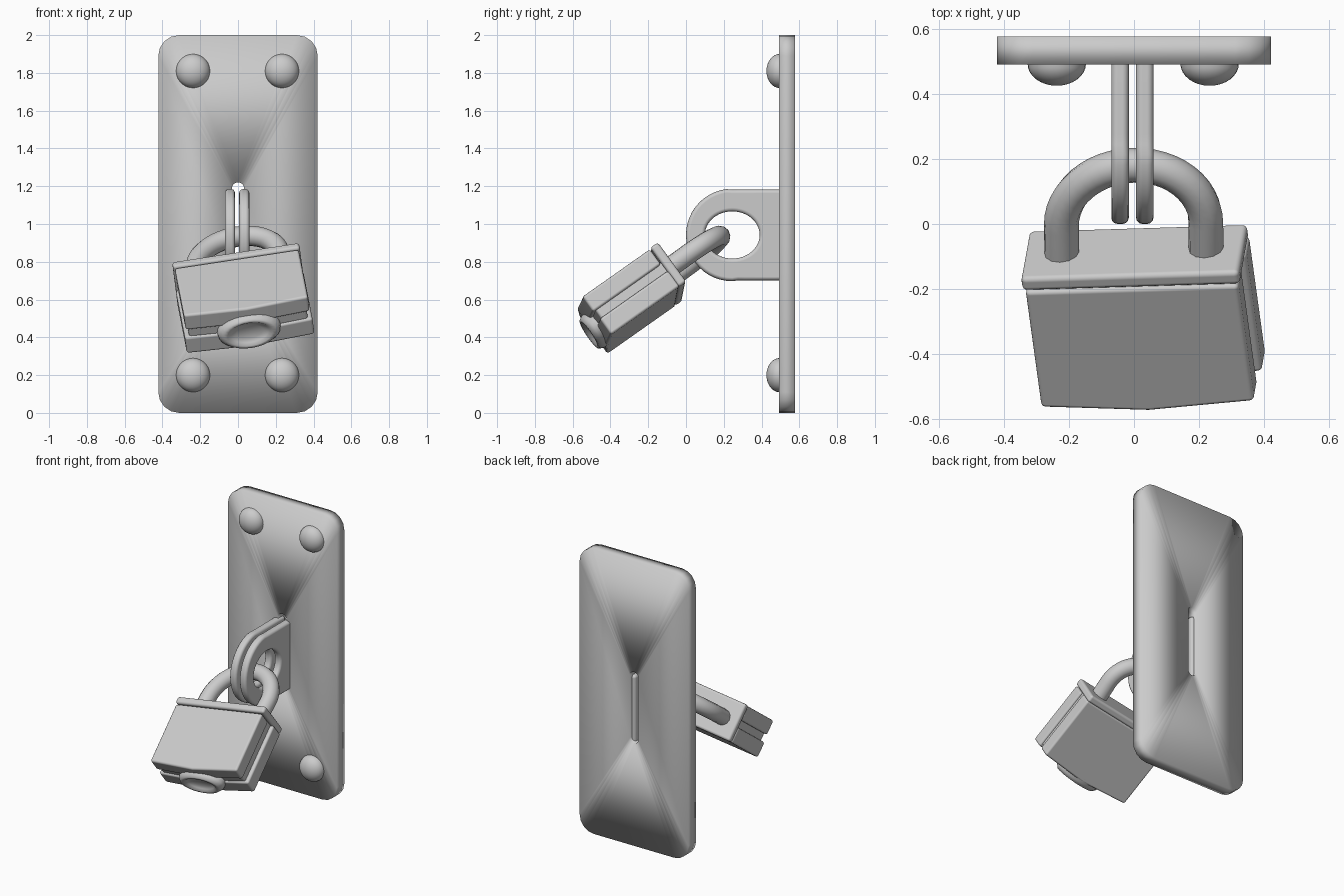
import bpy, bmesh
from math import sin, cos, pi, radians
from mathutils import Matrix, Vector

cube = bpy.data.objects.get("Cube")
if cube:
    bpy.data.objects.remove(cube, do_unlink=True)

steel = bpy.data.materials.new("grey_steel")
steel.use_nodes = True
GREY = (0.6, 0.6, 0.6, 1)
steel.diffuse_color = GREY
steel.node_tree.nodes["Principled BSDF"].inputs["Base Color"].default_value = GREY


def add(name, bm, matrix, bevel=0.0):
    """Turn a bmesh into a smooth object, optionally with rounded edges."""
    bmesh.ops.recalc_face_normals(bm, faces=bm.faces)
    mesh = bpy.data.meshes.new(name)
    bm.to_mesh(mesh)
    bm.free()
    mesh.materials.append(steel)
    mesh.polygons.foreach_set("use_smooth", [True] * len(mesh.polygons))
    obj = bpy.data.objects.new(name, mesh)
    obj.matrix_world = matrix
    bpy.context.collection.objects.link(obj)
    if bevel:
        mod = obj.modifiers.new("rounded_edges", 'BEVEL')
        mod.width = bevel
        mod.segments = 3
        mod.limit_method = 'ANGLE'
        mod.angle_limit = radians(40)
        mod.harden_normals = True
    return obj


def holed_slab(name, outer, inner, depth, matrix, bevel=0.0):
    """Slab between two loops with equal point counts, local z from 0 to depth."""
    bm = bmesh.new()
    loops = [[bm.verts.new((x, y, z)) for x, y in pts]
             for pts, z in ((outer, 0), (outer, depth), (inner, depth), (inner, 0))]
    n = len(outer)
    for k in range(4):
        a, b = loops[k], loops[(k + 1) % 4]
        for i in range(n):
            j = (i + 1) % n
            bm.faces.new((a[i], a[j], b[j], b[i]))
    return add(name, bm, matrix, bevel)


def solid_slab(name, outline, depth, matrix, bevel):
    bm = bmesh.new()
    face = bm.faces.new([bm.verts.new((x, 0, z)) for x, z in outline])
    new = bmesh.ops.extrude_face_region(bm, geom=[face])["geom"]
    bmesh.ops.translate(bm, vec=(0, depth, 0),
                        verts=[g for g in new if isinstance(g, bmesh.types.BMVert)])
    return add(name, bm, matrix, bevel)


def lathe(name, profile, matrix, steps=28):
    """Revolve (radius, height) points about local z."""
    bm = bmesh.new()
    verts = [bm.verts.new((r, 0, h)) for r, h in profile]
    edges = [bm.edges.new(p) for p in zip(verts, verts[1:])]
    bmesh.ops.spin(bm, geom=verts + edges, axis=(0, 0, 1), cent=(0, 0, 0),
                   angle=2 * pi, steps=steps)
    bmesh.ops.remove_doubles(bm, verts=bm.verts, dist=0.0005)
    return add(name, bm, matrix)


def rounded_rect(hx, hy, r, cy=0.0, steps=4):
    pts = []
    for q, (sx, sy) in enumerate(((1, 1), (-1, 1), (-1, -1), (1, -1))):
        for i in range(steps + 1):
            t = pi / 2 * (q + i / steps)
            pts.append((sx * (hx - r) + r * cos(t), cy + sy * (hy - r) + r * sin(t)))
    return pts


# Wall plate with a narrow centre slot; local z points towards the front
face_front = Matrix.Rotation(pi / 2, 4, 'X')
holed_slab("wall_plate", rounded_rect(0.422, 1.0, 0.11, 1.0),
           rounded_rect(0.032, 0.25, 0.03, 0.97), 0.085,
           Matrix.Translation((0, 0.577, 0)) @ face_front)

# Domed rivets near the plate corners
dome = [(0.09 * cos(t), 0.068 * sin(t)) for t in (pi / 2 * i / 8 for i in range(9))]
for x, side in ((-0.238, "right"), (0.233, "left")):
    for z, level in ((1.81, "upper"), (0.2, "lower")):
        lathe(f"rivet_{level}_{side}", dome,
              Matrix.Translation((x, 0.494, z)) @ face_front)

# Pair of staple tabs: half round towards the front, square into the plate
outer, inner = [], []
for i in range(48):
    t = 2 * pi * i / 48
    c, s = cos(t), sin(t)
    r = 0.245
    if c > 0:
        r = min(0.31 / max(c, 0.001), 0.24 / max(abs(s), 0.001))
    outer.append((r * c, r * s))
    inner.append((0.145 * c, 0.125 * s))
tab_axes = Matrix(((0, 0, 1, 0), (1, 0, 0, 0), (0, 1, 0, 0), (0, 0, 0, 1)))
for x, side in ((-0.07, "right"), (0.006, "left")):
    holed_slab("staple_tab_" + side, outer, inner, 0.054,
               Matrix.Translation((x, 0.245, 0.942)) @ tab_axes, 0.02)

# Padlock frame: x across, y out of the front face, z down towards the keyhole
across = Vector((0.985, 0.03, 0.15)).normalized()
down = Vector((0, -0.81, -0.585))
down = (down - across * down.dot(across)).normalized()
out = down.cross(across)
lock = Matrix((across, out, down)).transposed().to_4x4()
lock.translation = (0.0, -0.08, 0.745)


def lock_layer(name, hw, y0, y1, top, end, bevel=0.014):
    outline = [(-hw, top), (hw, top), (hw, end - 0.025), (0, end), (-hw, end - 0.025)]
    solid_slab(name, outline, y1 - y0, lock @ Matrix.Translation((0, y0, 0)), bevel)


# Laminated padlock body
lock_layer("padlock_front_layer", 0.332, 0.03, 0.13, 0.055, 0.52)
lock_layer("padlock_middle_layer", 0.318, -0.03, 0.04, 0.03, 0.505)
lock_layer("padlock_back_layer", 0.342, -0.125, -0.02, 0.045, 0.515)
solid_slab("padlock_collar", [(-0.34, 0), (0.34, 0), (0.34, 0.05), (-0.34, 0.05)],
           0.26, lock @ Matrix.Translation((0, -0.125, 0)), 0.016)

# Oval keyhole rim with a dished centre
rim = [(0.17, -0.03), (0.165, 0.005), (0.145, 0.028), (0.12, 0.03),
       (0.1, 0.015), (0.07, 0.004), (0, 0.002)]
lathe("keyhole_rim", rim,
      lock @ Matrix.Translation((0, -0.02, 0.518)) @ Matrix.Diagonal((1, 0.62, 1, 1)))

# Shackle: U-shaped tube hooked through both tabs
path = [(-0.225, 0.03)]
path += [(-0.225 * cos(t), -0.1 - 0.22 * sin(t)) for t in (pi * i / 24 for i in range(25))]
path += [(0.225, 0.03)]
curve = bpy.data.curves.new("shackle", 'CURVE')
curve.dimensions = '3D'
curve.bevel_depth = 0.054
curve.bevel_resolution = 4
curve.use_fill_caps = True
spline = curve.splines.new('POLY')
spline.points.add(len(path) - 1)
for point, (x, z) in zip(spline.points, path):
    point.co = (x - 0.1 * z, 0, z, 1)
curve.materials.append(steel)
shackle = bpy.data.objects.new("shackle", curve)
shackle.matrix_world = lock
bpy.context.collection.objects.link(shackle)
